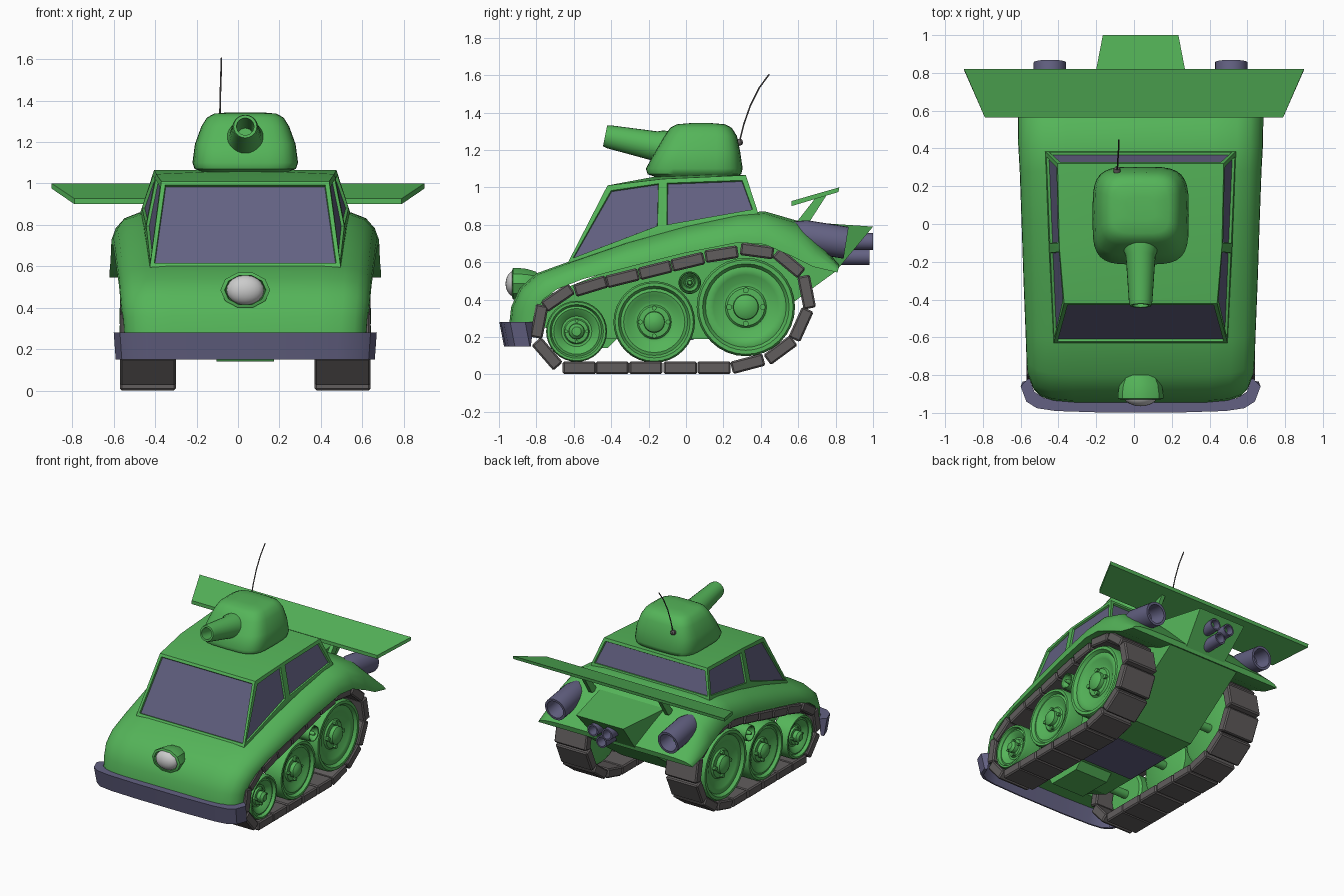
import bpy, bmesh, math
from mathutils import Vector, Matrix

if "Cube" in bpy.data.objects:
    bpy.data.objects.remove(bpy.data.objects["Cube"])

CX = 0.035  # the hull sits slightly off the wing's centre


def material(name, rgb):
    m = bpy.data.materials.new(name)
    m.diffuse_color = (*rgb, 1)
    m.use_nodes = True
    m.node_tree.nodes["Principled BSDF"].inputs["Base Color"].default_value = m.diffuse_color
    return m


GREEN = material("green_paint", (0.09, 0.46, 0.10))
BLUE = material("blue_grey", (0.125, 0.12, 0.225))
DARK = material("dark_rubber", (0.12, 0.11, 0.11))


def finish(name, bm, mats, angle=35):
    bmesh.ops.recalc_face_normals(bm, faces=bm.faces)
    me = bpy.data.meshes.new(name)
    bm.to_mesh(me)
    bm.free()
    ob = bpy.data.objects.new(name, me)
    bpy.context.collection.objects.link(ob)
    for m in mats:
        if m:
            me.materials.append(m)
    bpy.ops.object.select_all(action='DESELECT')
    ob.select_set(True)
    bpy.context.view_layer.objects.active = ob
    bpy.ops.object.shade_smooth_by_angle(angle=math.radians(angle))
    return ob


def loft(name, rings, mat, angle=35, dx=CX):
    """Skin a row of equal closed rings and cap both ends."""
    bm = bmesh.new()
    vs = [[bm.verts.new((p[0] + dx, p[1], p[2])) for p in r] for r in rings]
    n = len(vs[0])
    for a, b in zip(vs, vs[1:]):
        for i in range(n):
            bm.faces.new((a[i], a[(i + 1) % n], b[(i + 1) % n], b[i]))
    bm.faces.new(vs[0])
    bm.faces.new(vs[-1])
    return finish(name, bm, [mat], angle)


def tube(name, profile, origin, axis, mat, seg=24, squash=1.0):
    """Lathe (radius, distance) pairs along an axis."""
    rot = Vector(axis).to_track_quat('Z', 'Y')
    rings = []
    for r, d in profile:
        rings.append([Vector(origin) + rot @ Vector((
            max(r, 0.001) * math.cos(t * math.tau / seg),
            max(r, 0.001) * squash * math.sin(t * math.tau / seg), d)) for t in range(seg)])
    return loft(name, rings, mat)


def prism(name, yz, x0, x1, mat):
    return loft(name, [[(x, y, z) for y, z in yz] for x in (x0, x1)], mat, 20)


# Body shell: each station runs from a top point to a fender lip point
stations = [  # y_top, z_top, y_lip, z_lip, half width
    (-.945, .27, -.81, .27, .585), (-.935, .36, -.795, .34, .59), (-.89, .46, -.765, .40, .60),
    (-.80, .54, -.69, .455, .605), (-.62, .605, -.55, .51, .61), (-.32, .71, -.30, .575, .62),
    (0, .80, 0, .65, .63), (.28, .86, .28, .705, .64), (.42, .872, .42, .695, .648),
    (.60, .82, .57, .63, .65), (.70, .72, .68, .575, .655), (.82, .585, .81, .545, .655)]
section = [(.6, 0), (.79, .07), (.90, .23), (.965, .5), (.995, .8), (1, 1), (.94, 1)]
rings = []
for yt, zt, yl, zl, w in stations:
    half = [(fx * w, yt + (yl - yt) * f, zt + (zl - zt) * f) for fx, f in section]
    rings.append([(0, yt, zt)] + half + [(0, yl, zl)] + [(-x, y, z) for x, y, z in half[::-1]])
loft("body_shell", rings, GREEN, 40)

# Lower hull, belly panel and keel
prism("lower_hull", [(-.84, .29), (-.62, .19), (.30, .19), (.58, .39), (.80, .55), (.70, .70),
                     (.3, .8), (-.3, .6), (-.8, .4)], -.30, .30, GREEN)
prism("belly_panel", [(-.34, .183), (.04, .183), (.04, .2), (-.34, .2)], -.29, .29, BLUE)
prism("keel", [(-.76, .27), (-.68, .14), (-.42, .14), (-.36, .2)], -.14, .14, GREEN)

# Cabin with inset windows and a slightly crowned roof
bm = bmesh.new()
low = [(.46, -.63, .60), (.485, -.125, .775), (.505, .385, .865)]
top = [(.405, -.42, 1.01), (.43, -.125, 1.045), (.44, .32, 1.065)]
V = {}
for s in (1, -1):
    for k, pts in (("l", low), ("t", top), ("s", [(x, y, z - .08) for x, y, z in low])):
        for i, (x, y, z) in enumerate(pts):
            V[k, i, s] = bm.verts.new((CX + s * x, y, z))
sides, ends = [], []
for s in (1, -1):
    for i in (0, 1):
        sides.append(bm.faces.new((V["l", i, s], V["l", i + 1, s], V["t", i + 1, s], V["t", i, s])))
        bm.faces.new((V["s", i, s], V["s", i + 1, s], V["l", i + 1, s], V["l", i, s]))
for i in (0, 2):
    ends.append(bm.faces.new((V["l", i, 1], V["t", i, 1], V["t", i, -1], V["l", i, -1])))
    bm.faces.new((V["s", i, 1], V["l", i, 1], V["l", i, -1], V["s", i, -1]))
for i in (0, 1):
    bm.faces.new((V["s", i, 1], V["s", i + 1, 1], V["s", i + 1, -1], V["s", i, -1]))
crown = bm.verts.new((CX, -.125, 1.065))
rim = [V["t", i, 1] for i in (0, 1, 2)] + [V["t", i, -1] for i in (2, 1, 0)]
for a, b in zip(rim, rim[1:] + rim[:1]):
    bm.faces.new((a, b, crown))
bmesh.ops.recalc_face_normals(bm, faces=bm.faces)
bmesh.ops.inset_individual(bm, faces=sides, thickness=.034, depth=0)
bmesh.ops.inset_individual(bm, faces=ends, thickness=.028, depth=0)
bmesh.ops.inset_individual(bm, faces=sides + ends, thickness=.004, depth=-.014)
for f in sides + ends:
    f.material_index = 1
finish("cabin", bm, [GREEN, BLUE], 20)

# Turret: rounded-square rings on a low base
rings = []
for z, hx, y0, y1 in [(1.02, .20, -.15, .26), (1.058, .215, -.17, .27), (1.07, .245, -.205, .295),
                      (1.10, .255, -.215, .303), (1.19, .243, -.165, .29), (1.275, .212, -.115, .272),
                      (1.318, .185, -.085, .245), (1.337, .15, -.05, .21), (1.343, .08, .02, .14)]:
    ring = []
    for k in range(32):
        c, s = math.cos(k * math.tau / 32), math.sin(k * math.tau / 32)
        ring.append((hx * math.copysign(abs(c) ** .5, c),
                     (y0 + y1) / 2 + (y1 - y0) / 2 * math.copysign(abs(s) ** .5, s), z))
    rings.append(ring)
loft("turret", rings, GREEN, 50)
tube("gun_barrel", [(.095, 0), (.09, .08), (.079, .11), (.062, .36), (.056, .38),
                    (.042, .38), (.038, .15), (0, .15)], (0, -.06, 1.20), (0, -1, .2), GREEN)

# Antenna
tube("antenna_base", [(.01, 0), (.018, .01), (.018, .03), (.008, .04)], (-.125, .265, 1.235), (0, 1, .3), DARK, 12)
cu = bpy.data.curves.new("antenna", 'CURVE')
cu.dimensions = '3D'
cu.bevel_depth = .004
sp = cu.splines.new('POLY')
pts = [(-.09, .285, 1.24), (-.087, .31, 1.34), (-.085, .345, 1.44), (-.082, .39, 1.53), (-.08, .445, 1.605)]
sp.points.add(len(pts) - 1)
for p, co in zip(sp.points, pts):
    p.co = (*co, 1)
cu.materials.append(DARK)
bpy.context.collection.objects.link(bpy.data.objects.new("antenna", cu))

# Headlight
tube("headlight_housing", [(.09, 0), (.112, .05), (.12, .10), (.12, .125), (.1, .13), (.095, .10), (0, .10)],
     (0, -.80, .485), (0, -1, 0), GREEN, 10, .74)
bm = bmesh.new()
bmesh.ops.create_uvsphere(bm, u_segments=24, v_segments=12, radius=1, matrix=Matrix.Translation(
    (CX, -.91, .485)) @ Matrix.Diagonal((.09, .055, .072, 1)))
finish("headlight_lens", bm, [None])

# Front bumper swept round the nose
plan = [(.635, -.86), (.605, -.94), (.55, -.975), (.45, -.99), (.2, -.998)]
plan = plan + [(-x, y) for x, y in plan[::-1]]
loft("front_bumper", [[(x, y, .28), (x * .985, y + .025, .15), (x * .95, y * .965, .15), (x * .93, y * .945, .28)]
                      for x, y in plan], BLUE)

# Rear wing and struts
loft("rear_wing", [[(s * .79, .565, .90), (s * .79, .565, .927), (s * .9, .82, 1.0), (s * .9, .815, .975)]
                   for s in (1, -1)], GREEN, 20, 0)
for s, side in ((1, "right"), (-1, "left")):
    prism(side + "_wing_strut", [(.58, .80), (.65, .80), (.75, .955), (.69, .94)], s * .31, s * .34, GREEN)

# Tail wedge and exhausts
tail = [(.285, .56, .82), (.2, 1.0, .79), (.17, .80, .55), (.25, .56, .5)]
loft("tail_wedge", [[(s * x, y, z) for x, y, z in tail] for s in (1, -1)], GREEN, 20)
for i, (x, z, y) in enumerate([(-.06, .71, 1.0), (.06, .71, 1.0), (0, .63, .98)]):
    tube(f"exhaust_pipe_{i}", [(.045, 0), (.045, y - .8), (.034, y - .8), (.032, .08), (0, .08)],
         (x, .80, z), (0, 1, 0), BLUE, 20)
for s, side in ((1, "right"), (-1, "left")):
    tube(side + "_booster", [(.06, 0), (.086, .1), (.086, .325), (.068, .325), (.06, .2), (0, .2)],
         (s * .48, .535, .755), (0, 1, -.16), BLUE)

# Tracks, wheels and axles
links = [(-.57, .035), (-.395, .035), (-.215, .035), (-.03, .035), (.15, .036), (.33, .057), (.505, .13),
         (.615, .267), (.645, .44), (.55, .595), (.38, .66), (.19, .643), (.01, .602), (-.165, .558),
         (-.34, .515), (-.51, .472), (-.685, .41), (-.785, .283), (-.742, .11)]
wheels = [("rear", .32, .36, .263), ("middle", -.17, .28, .218), ("front", -.585, .23, .163),
          ("idler", .02, .49, .06)]
for s, side in ((1, "right"), (-1, "left")):
    bm = bmesh.new()
    for i, (y, z) in enumerate(links):
        a, b = links[i - 1], links[(i + 1) % len(links)]
        ang = 0 if i < 5 else math.atan2(b[1] - a[1], b[0] - a[0])
        bmesh.ops.create_cube(bm, size=1, matrix=Matrix.Translation((CX + s * .47, y, z))
                              @ Matrix.Rotation(ang, 4, 'X') @ Matrix.Diagonal((.27, .178, .068, 1)))
    bmesh.ops.bevel(bm, geom=bm.edges[:], offset=.009, segments=1, affect='EDGES')
    finish(side + "_track", bm, [DARK], 20)
    for name, y, z, r in wheels:
        tube(f"{side}_{name}_wheel",
             [(0, .45), (.9 * r, .45), (r, .465), (r, .58), (.96 * r, .597), (.88 * r, .597), (.82 * r, .575),
              (.75 * r, .58), (.66 * r, .572), (.5 * r, .548), (.42 * r, .548), (.38 * r, .56), (.26 * r, .562),
              (.25 * r, .59), (.15 * r, .606), (0, .608)], (0, y, z), (s, 0, 0), GREEN, 32)
        tube(f"{side}_{name}_axle", [(.032, .25), (.032, .46)], (0, y, z), (s, 0, 0), GREEN, 16)
        if name != "idler":
            for k in range(4):
                t = k * math.pi / 2
                q = .34 * r
                tube(f"{side}_{name}_bolt_{k}", [(.06 * r, .55), (.06 * r, .58)],
                     (0, y + q * math.cos(t), z + q * math.sin(t)), (s, 0, 0), GREEN, 8)
